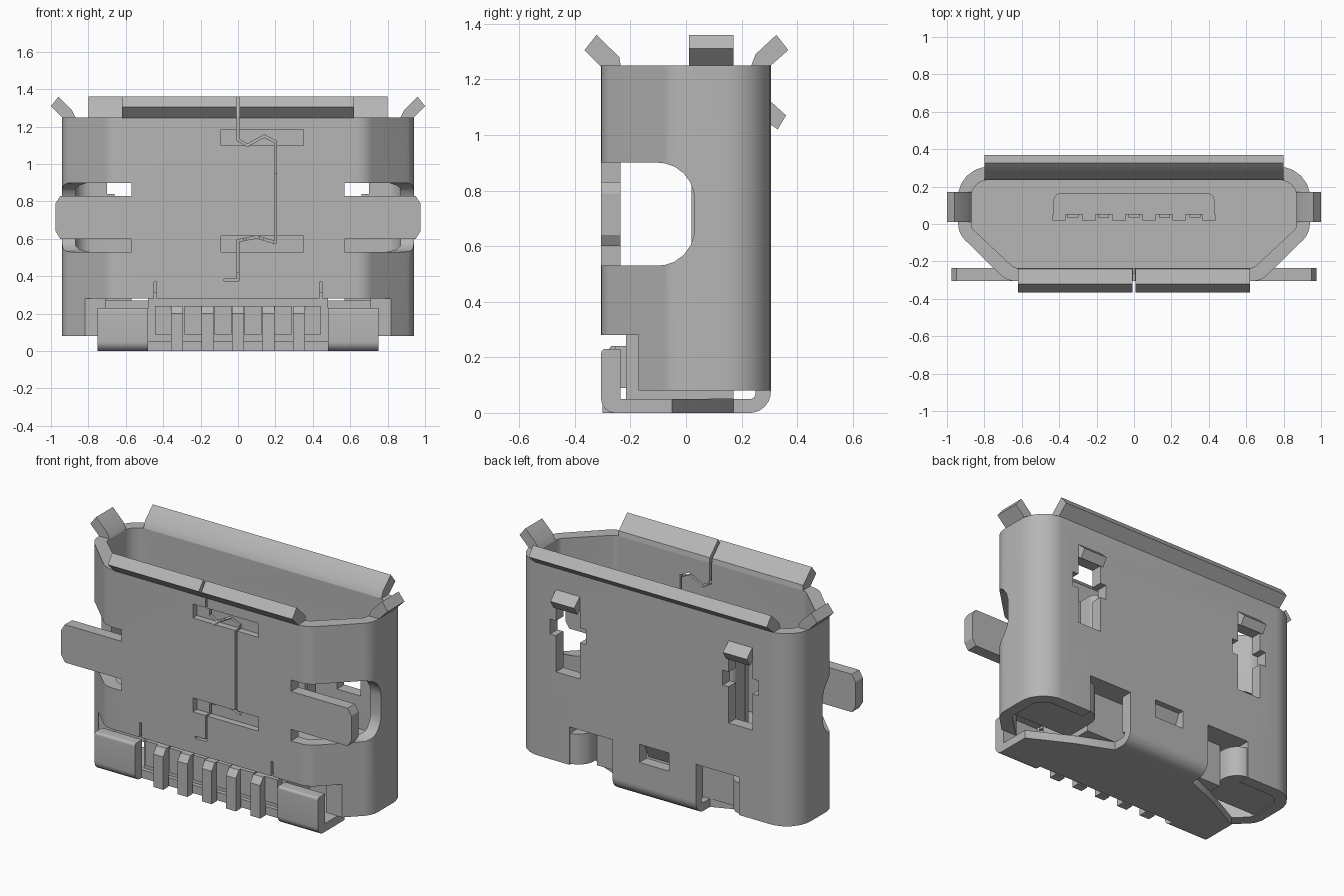
import bpy, bmesh, math
from mathutils import Vector

cube = bpy.data.objects.get("Cube")
if cube:
    bpy.data.objects.remove(cube)

metal = bpy.data.materials.new("grey_metal")
metal.use_nodes = True
GREY = (0.47, 0.47, 0.47, 1)
metal.diffuse_color = GREY
metal.node_tree.nodes["Principled BSDF"].inputs["Base Color"].default_value = GREY

PLACE = {"x": lambda u, v, w: (w, u, v),
         "y": lambda u, v, w: (u, w, v),
         "z": lambda u, v, w: (u, v, w)}


def finish(mesh):
    for p in mesh.polygons:
        p.use_smooth = True
    mesh.set_sharp_from_angle(angle=math.radians(28))


def prism(name, pts, axis, a, b):
    """Extrude a 2D outline along an axis from a to b."""
    bm = bmesh.new()
    low = [bm.verts.new(PLACE[axis](u, v, a)) for u, v in pts]
    high = [bm.verts.new(PLACE[axis](u, v, b)) for u, v in pts]
    bm.faces.new(low)
    bm.faces.new(high)
    n = len(pts)
    for i in range(n):
        j = (i + 1) % n
        bm.faces.new((low[i], low[j], high[j], high[i]))
    bmesh.ops.recalc_face_normals(bm, faces=bm.faces)
    mesh = bpy.data.meshes.new(name)
    bm.to_mesh(mesh)
    bm.free()
    mesh.materials.append(metal)
    finish(mesh)
    ob = bpy.data.objects.new(name, mesh)
    bpy.context.scene.collection.objects.link(ob)
    return ob


def box(name, x, y, z):
    return prism(name, [(x[0], y[0]), (x[1], y[0]), (x[1], y[1]), (x[0], y[1])], "z", *z)


def rounded(corners, seg=6):
    """Round each (u, v, radius) corner with an arc; radius 0 stays sharp."""
    out = []
    for i, (u, v, r) in enumerate(corners):
        p = Vector((u, v))
        if r == 0:
            out.append((u, v))
            continue
        d1 = (Vector(corners[i - 1][:2]) - p).normalized()
        d2 = (Vector(corners[(i + 1) % len(corners)][:2]) - p).normalized()
        half = d1.angle(d2) / 2
        centre = p + (d1 + d2).normalized() * (r / math.sin(half))
        start = p + d1 * (r / math.tan(half)) - centre
        end = p + d2 * (r / math.tan(half)) - centre
        for k in range(seg + 1):
            q = start.lerp(end, k / seg).normalized() * r + centre
            out.append((q.x, q.y))
    return out


def symmetric(half):
    """Close a right-hand half outline with its mirror image."""
    return half + [(-c[0], *c[1:]) for c in reversed(half)]


def flip(pts, s):
    return [(u * s, v) for u, v in pts]


def cut(ob, cutters):
    for c in cutters:
        c.hide_render = True
        m = ob.modifiers.new("cut", "BOOLEAN")
        m.operation, m.solver, m.object = "DIFFERENCE", "EXACT", c
    deps = bpy.context.evaluated_depsgraph_get()
    mesh = bpy.data.meshes.new_from_object(ob.evaluated_get(deps))
    ob.modifiers.clear()
    ob.data = mesh
    finish(mesh)
    for c in cutters:
        bpy.data.objects.remove(c)


SIDES = ((1, "left"), (-1, "right"))
OUTER = rounded(symmetric([(0.68, -0.305, 0.12), (0.94, -0.05, 0.12), (0.94, 0.305, 0.16)]))
INNER = rounded(symmetric([(0.64, -0.235, 0.05), (0.87, -0.02, 0.05), (0.87, 0.235, 0.09)]))

# Folded sheet shell with its openings
shell = prism("shell", OUTER, "z", 0.08, 1.25)
cutters = [prism("bore", INNER, "z", -0.1, 1.4),
           box("front_cutout", (-0.82, 0.82), (-0.4, -0.17), (0, 0.28)),
           box("back_dimple_slot", (-0.1, 0.1), (0.2, 0.4), (0.22, 0.33))]
window = rounded([(-0.4, 0.53, 0), (0.03, 0.53, 0.13), (0.03, 0.9, 0.13), (-0.4, 0.9, 0)])
for s, side in SIDES:
    cutters += [prism("side_window", window, "x", s * 0.57, s * 1.1),
                box("back_window", (s * 0.5, s * 0.66), (0.2, 0.4), (0.62, 1.04)),
                box("back_window_wide", (s * 0.46, s * 0.7), (0.2, 0.4), (0.84, 0.93)),
                box("back_notch", (s * 0.28, s * 0.57), (0.2, 0.4), (0, 0.31)),
                box("relief_slit", (s * 0.435, s * 0.45), (-0.4, -0.2), (0.2, 0.37))]
for z in (1.1, 0.53):
    cutters.append(box("seam_pocket", (-0.09, 0.35), (-0.4, -0.265), (z, z + 0.085)))

# Interlocking seam down the front
seam = [(0, 1.3), (0, 1.13), (0.05, 1.1), (0.14, 1.15), (0.2, 1.12), (0.2, 0.58),
        (0.1, 0.61), (0, 0.59), (0, 0.38), (-0.07, 0.38)]
for p, q in zip(seam, seam[1:]):
    p, q = Vector(p), Vector(q)
    d = (q - p).normalized() * 0.006
    n = Vector((-d.y, d.x))
    cutters.append(prism("seam_cut", [tuple(v) for v in (p - d + n, q + d + n, q + d - n, p - d - n)],
                         "y", -0.4, -0.2))
cut(shell, cutters)

# Flared lips around the mouth
back_lip = [(0.235, 1.25), (0.25, 1.29), (0.325, 1.36), (0.368, 1.305), (0.305, 1.25)]
prism("back_lip", back_lip, "x", -0.8, 0.8)
front_lip = [(-0.235, 1.25), (-0.24, 1.28), (-0.322, 1.36), (-0.365, 1.305), (-0.305, 1.245)]
side_lip = [(0.87, 1.25), (0.89, 1.29), (0.96, 1.36), (1.0, 1.31), (0.94, 1.25)]
for s, side in SIDES:
    prism(f"front_lip_{side}", front_lip, "x", s * 0.008, s * 0.62)
    prism(f"side_lip_{side}", flip(side_lip, s), "y", 0.01, 0.17)

    # Side ears in the plane of the front wall
    ear = [(0.57, 0.6), (0.95, 0.6), (0.975, 0.64), (0.975, 0.79), (0.95, 0.83), (0.57, 0.83)]
    prism(f"side_ear_{side}", flip(ear, s), "y", -0.305, -0.235)

    # Spring latch bent out above each back window
    latch = [(0.25, 1.04), (0.29, 1.12), (0.305, 1.12), (0.36, 1.07), (0.33, 1.02), (0.3, 1.04)]
    prism(f"latch_{side}", latch, "x", s * 0.5, s * 0.66)

    # Solder foot wrapped up at the front
    foot = rounded([(-0.2, 0, 0), (-0.305, 0, 0.05), (-0.305, 0.23, 0.015),
                    (-0.235, 0.23, 0), (-0.235, 0.05, 0), (-0.2, 0.05, 0)])
    prism(f"solder_foot_{side}", foot, "x", s * 0.48, s * 0.75)

    # Rolled lower corner beside the back notch
    roll = rounded([(0.48, 0, 0), (0.9, 0, 0), (0.9, 0.3, 0.14), (0.48, 0.3, 0.1)])
    prism(f"rolled_corner_{side}", flip(roll, s), "z", 0.085, 0.27)

# Bottom plate and its bend from the back wall
plate = symmetric([(0.75, -0.24), (0.75, -0.05), (0.5, 0.08), (0.28, 0.17)])
prism("bottom_plate", plate, "z", 0, 0.05)
bend = rounded([(0.305, 0.08, 0), (0.305, 0, 0.075), (0.17, 0, 0), (0.17, 0.05, 0),
                (0.25, 0.05, 0.02), (0.25, 0.08, 0)])
prism("bottom_bend", bend, "x", -0.28, 0.28)
prism("back_dimple", [(0.27, 0.33), (0.235, 0.33), (0.18, 0.22), (0.215, 0.22)], "x", -0.1, 0.1)

# Insulator and tongue
prism("insulator_floor", INNER, "z", 0.31, 0.42)
box("insulator_base", (-0.48, 0.48), (-0.215, 0.17), (0.05, 0.31))
tongue = rounded([(-0.43, 0.05, 0), (0.43, 0.05, 0), (0.43, 0.165, 0.04), (-0.43, 0.165, 0.04)])
prism("tongue", tongue, "z", 0.42, 0.95)
for i in range(6):
    x = (i - 2.5) * 0.16
    box(f"tongue_rib_{i + 1}", (x - 0.035, x + 0.035), (0.02, 0.05), (0.42, 0.95))
    box(f"pin_spacer_{i + 1}", (x - 0.045, x + 0.045), (-0.255, -0.21), (0.09, 0.24))

# Contact pins
pin = [(-0.2, 0.24), (-0.27, 0.24), (-0.3, 0.2), (-0.3, 0), (-0.25, 0), (-0.25, 0.17), (-0.2, 0.19)]
for i in range(5):
    x = (i - 2) * 0.163
    prism(f"contact_pin_{i + 1}", pin, "x", x - 0.033, x + 0.033)
    box(f"contact_strip_{i + 1}", (x - 0.03, x + 0.03), (0.035, 0.05), (0.42, 0.9))
